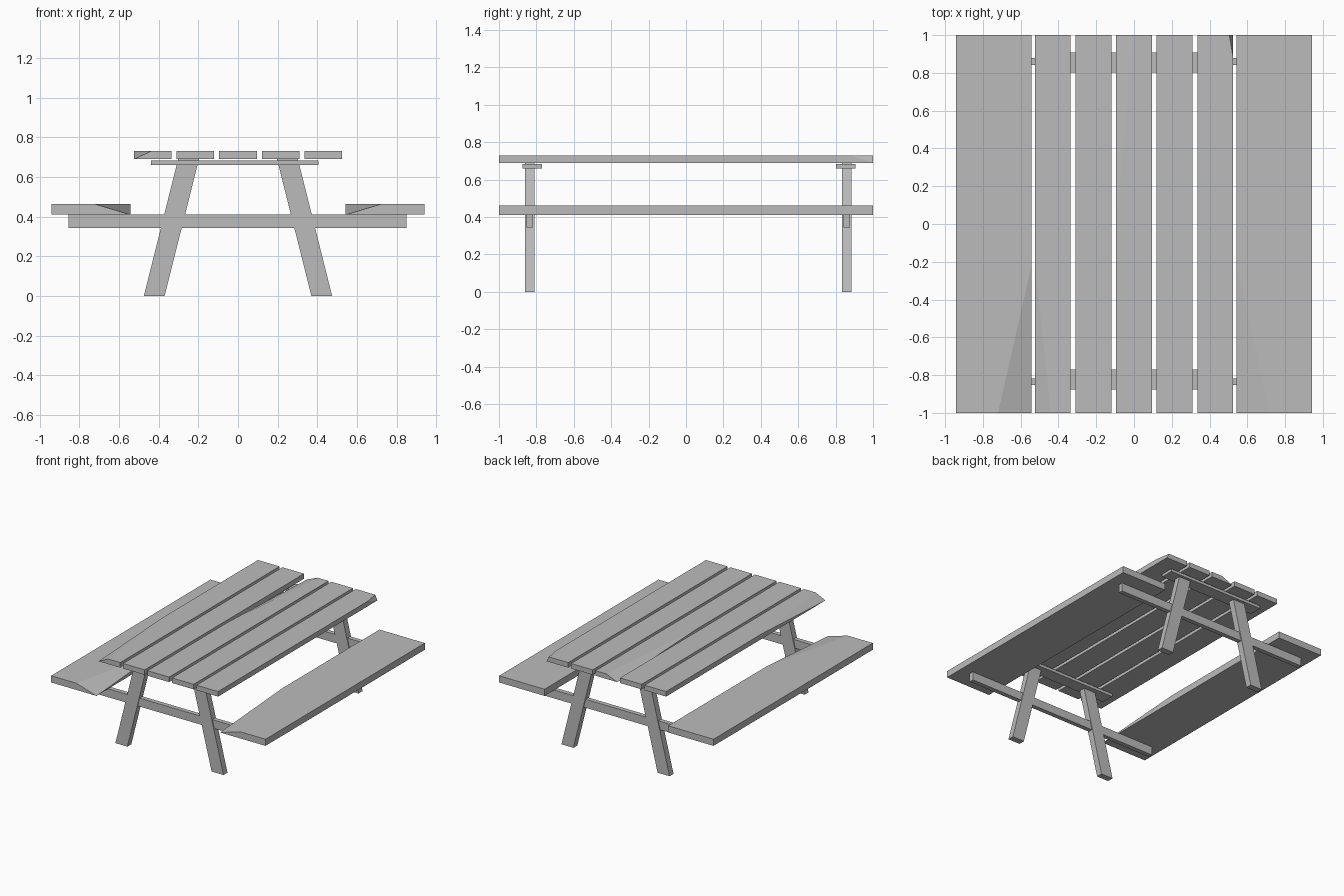
import bpy
import bmesh
from mathutils import Vector

if "Cube" in bpy.data.objects:
    bpy.data.objects.remove(bpy.data.objects["Cube"], do_unlink=True)

# One plain grey for the whole table
grey = bpy.data.materials.new("plain_grey")
grey.use_nodes = True
colour = (0.5, 0.5, 0.5, 1)
grey.diffuse_color = colour
grey.node_tree.nodes["Principled BSDF"].inputs["Base Color"].default_value = colour


def add_part(name, x, y, z, lean=0, chip=None):
    """Box between x, y and z ranges; lean shifts the top along x;
    chip holds three points of a plane that slices a worn corner off."""
    bm = bmesh.new()
    bmesh.ops.create_cube(bm, size=1)
    for v in bm.verts:
        top = v.co.z > 0
        v.co = [r[c > 0] for r, c in zip((x, y, z), v.co)]
        if top:
            v.co.x += lean
    if chip:
        a, b, c = map(Vector, chip)
        normal = (b - a).cross(c - a).normalized()
        if normal.z < 0:
            normal.negate()
        cut = bmesh.ops.bisect_plane(
            bm, geom=bm.verts[:] + bm.edges[:] + bm.faces[:], dist=0.0001,
            plane_co=a, plane_no=normal, clear_outer=True)
        edges = [e for e in bm.edges if e.is_boundary]
        bmesh.ops.holes_fill(bm, edges=edges)
    bmesh.ops.recalc_face_normals(bm, faces=bm.faces)
    mesh = bpy.data.meshes.new(name)
    bm.to_mesh(mesh)
    bm.free()
    mesh.materials.append(grey)
    obj = bpy.data.objects.new(name, mesh)
    bpy.context.collection.objects.link(obj)
    return obj


def corner(x, inner_x, end, along_y, low, high):
    """Slicing plane for a worn corner at the given end of a plank."""
    return ((inner_x, end, high), (x, end, low), (x, along_y, high))


# Table top planks, three with worn corners
low, high = 0.69, 0.73
worn = {
    0: corner(-0.525, -0.44, -1, -0.2, low, high),
    2: corner(-0.095, 0.0, 1, 0.0, low, high),
    4: corner(0.525, 0.505, 1, 0.88, low, high),
}
for i in range(5):
    mid = (i - 2) * 0.215
    add_part(f"top_plank_{i + 1}", (mid - 0.095, mid + 0.095), (-1, 1),
             (low, high), chip=worn.get(i))

# Benches, worn at the inner front corner
low, high = 0.41, 0.463
for side, s in (("left", 1), ("right", -1)):
    add_part(f"{side}_bench", sorted((s * 0.543, s * 0.942)), (-1, 1),
             (low, high), chip=corner(s * 0.543, s * 0.72, -1, -0.22, low, high))

# Trestles: two leaning legs, a seat beam and a top batten at each end
for end, y in (("front", -0.835), ("back", 0.86)):
    for side, s in (("left", 1), ("right", -1)):
        add_part(f"{end}_{side}_leg", sorted((s * 0.37, s * 0.475)),
                 (y - 0.025, y + 0.025), (0, 0.69), lean=-s * 0.173)
    add_part(f"{end}_seat_beam", (-0.855, 0.85), (y - 0.018, y + 0.018),
             (0.343, 0.41))
    add_part(f"{end}_top_batten", (-0.44, 0.405), (y + 0.012 - 0.052, y + 0.012 + 0.052)
             if end == "front" else (y - 0.057, y + 0.047), (0.66, 0.683))
